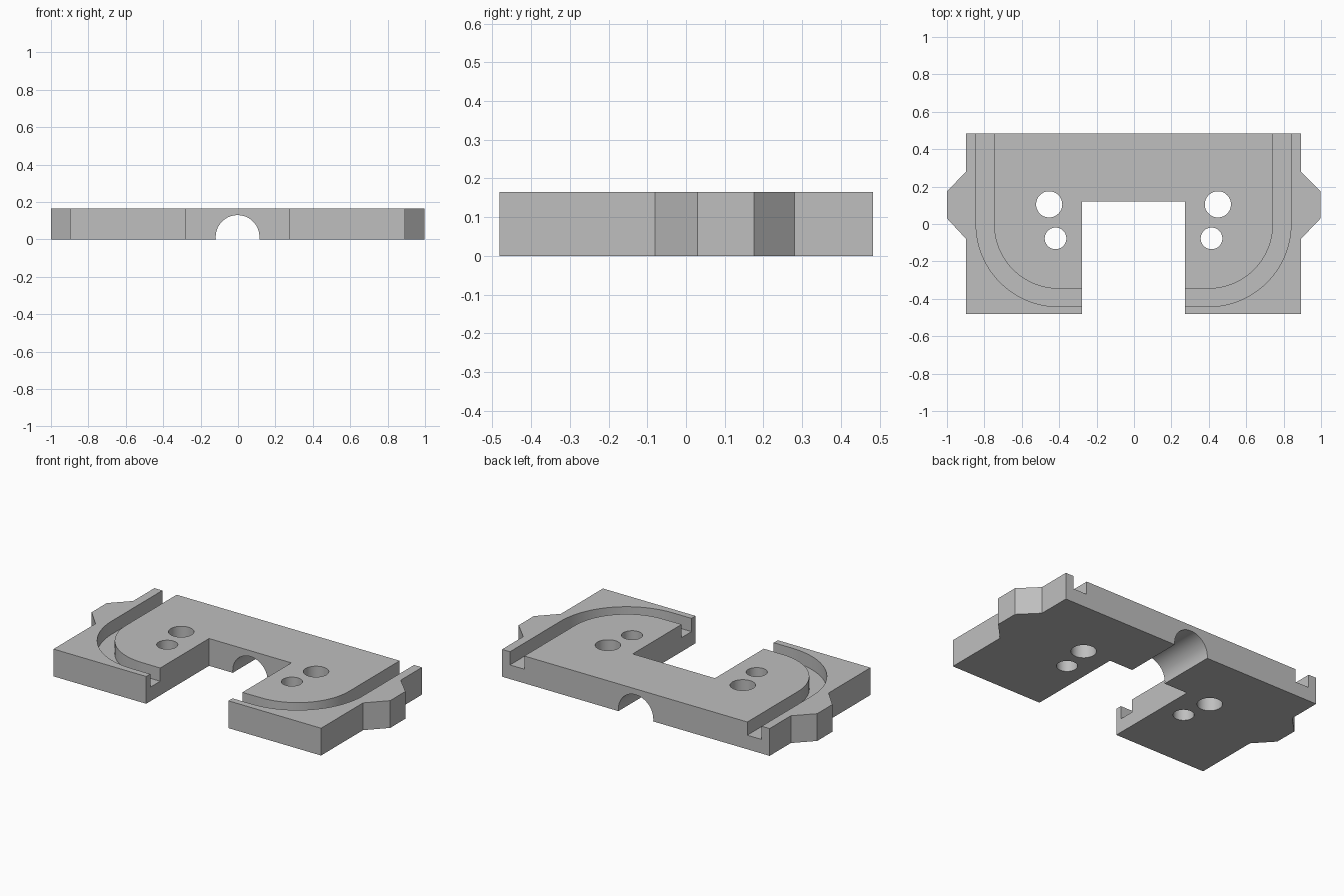
import bpy, bmesh
from math import cos, sin, pi, radians
from mathutils import Matrix

if "Cube" in bpy.data.objects:
    bpy.data.objects.remove(bpy.data.objects["Cube"])

THICK = 0.165
FLOOR = 0.085      # height of the groove floor
SHIFT = -0.0025    # plate sits slightly off centre between the ears

grey = bpy.data.materials.new("plain grey")
grey.use_nodes = True
grey.diffuse_color = (0.52, 0.52, 0.52, 1)
grey.node_tree.nodes["Principled BSDF"].inputs["Base Color"].default_value = grey.diffuse_color


def prism(name, outline, z0, z1, matrix=None):
    """Closed solid made by raising a flat outline from z0 to z1."""
    bm = bmesh.new()
    face = bm.faces.new([bm.verts.new((x, y, z0)) for x, y in outline])
    raised = bmesh.ops.extrude_face_region(bm, geom=[face])["geom"]
    bmesh.ops.translate(bm, vec=(0, 0, z1 - z0),
                        verts=[v for v in raised if isinstance(v, bmesh.types.BMVert)])
    bmesh.ops.recalc_face_normals(bm, faces=bm.faces)
    if matrix:
        bm.transform(matrix)
    mesh = bpy.data.meshes.new(name)
    bm.to_mesh(mesh)
    bm.free()
    mesh.materials.append(grey)
    obj = bpy.data.objects.new(name, mesh)
    bpy.context.collection.objects.link(obj)
    return obj


def arc(cx, cy, r, start, end, steps):
    angles = [start + (end - start) * i / steps for i in range(steps + 1)]
    return [(cx + r * cos(a), cy + r * sin(a)) for a in angles]


def circle(cx, cy, r):
    return arc(cx, cy, r, 0, 2 * pi, 48)[:-1]


def side_points(points, side):
    return [(side * x + SHIFT, y) for x, y in points]


# Plate outline: U-shaped, with a chamfered ear on each side
half = [(0.275, 0.12), (0.275, -0.481), (0.895, -0.481), (0.895, -0.08),
        (1.0, 0.03), (1.0, 0.175), (0.895, 0.28), (0.895, 0.483)]
outline = side_points(half, 1) + side_points(half, -1)[::-1]
plate = prism("mounting_plate", [(max(-1, min(1, x)), y) for x, y in outline], 0, THICK)

# Cutters for the curved grooves and the through holes
cutters = []
groove = ([(0.842, 0.6)] + arc(0.4, 0, 0.442, 0, -pi / 2, 28)
          + [(0.2, -0.442), (0.2, -0.348)]
          + arc(0.4, 0, 0.346, -pi / 2, 0, 28) + [(0.746, 0.6)])
for side, label in ((1, "left"), (-1, "right")):
    cutters += [
        prism(label + "_groove_cutter", side_points(groove, side), FLOOR, 0.3),
        prism(label + "_large_hole_cutter", side_points(circle(0.451, 0.105, 0.07), side), -0.1, 0.3),
        prism(label + "_small_hole_cutter", side_points(circle(0.417, -0.077, 0.058), side), -0.1, 0.3)]

# Cutter for the round channel under the bridge, running front to back
cutters.append(prism("channel_cutter", circle(SHIFT, 0.013, 0.117), -0.6, 0.0,
                     Matrix.Rotation(radians(90), 4, "X")))

for cutter in cutters:
    cutter.hide_render = True
    cut = plate.modifiers.new(cutter.name, "BOOLEAN")
    cut.operation = "DIFFERENCE"
    cut.solver = "EXACT"
    cut.object = cutter

# Keep the finished cut and discard the cutters
bpy.context.view_layer.update()
evaluated = plate.evaluated_get(bpy.context.evaluated_depsgraph_get())
finished = bpy.data.meshes.new_from_object(evaluated)
plate.modifiers.clear()
plate.data = finished
for cutter in cutters:
    bpy.data.objects.remove(cutter)

bpy.ops.object.select_all(action="DESELECT")
plate.select_set(True)
bpy.context.view_layer.objects.active = plate
bpy.ops.object.shade_smooth_by_angle(angle=radians(30))
